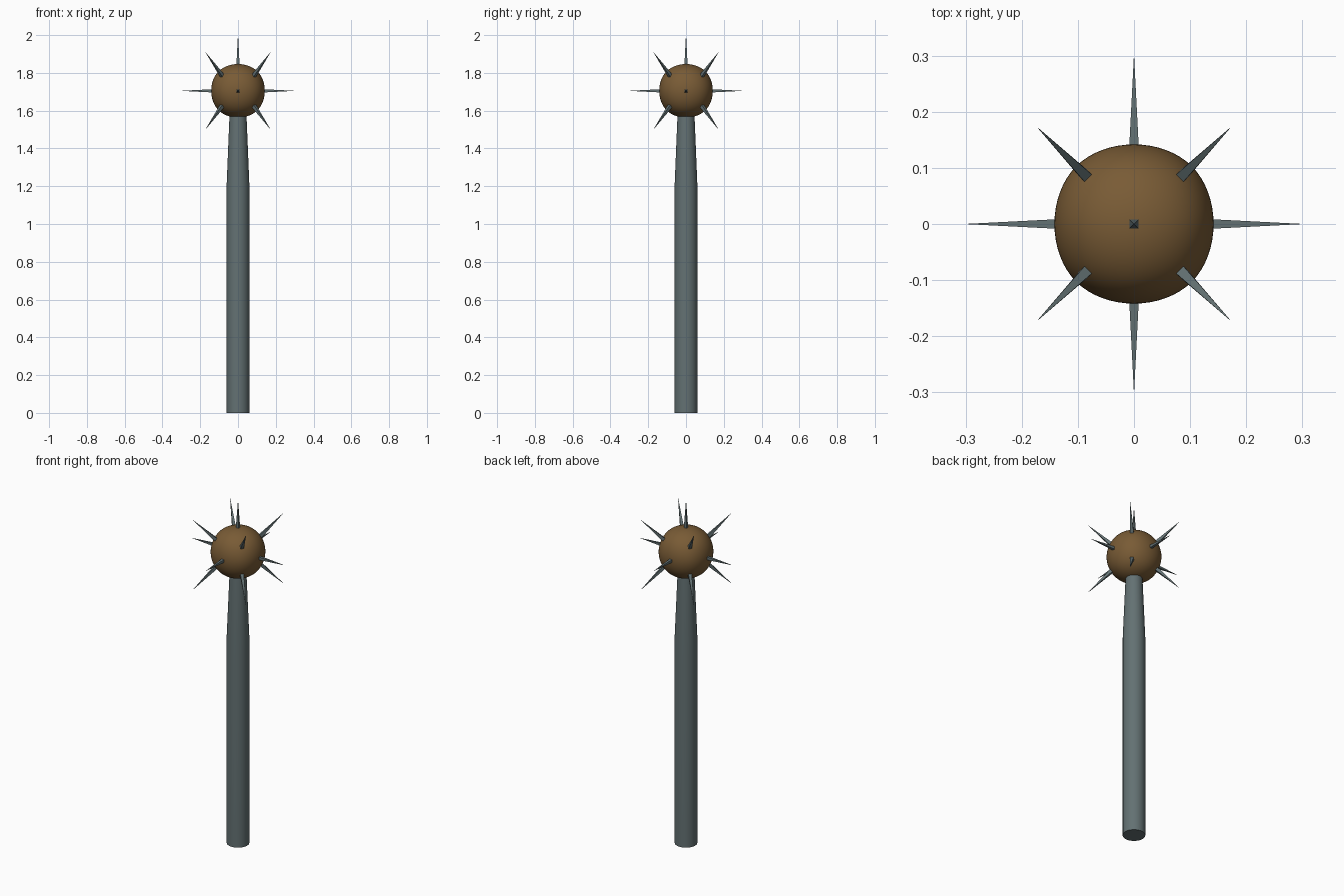
import bpy, bmesh, math
from mathutils import Vector, Matrix

if "Cube" in bpy.data.objects:
    bpy.data.objects.remove(bpy.data.objects["Cube"])

HEAD_Z = 1.705      # centre of the head
REACH = 0.295       # length of every spike


def material(name, rgb):
    m = bpy.data.materials.new(name)
    m.diffuse_color = (*rgb, 1)
    m.use_nodes = True
    m.node_tree.nodes["Principled BSDF"].inputs["Base Color"].default_value = m.diffuse_color
    return m


steel = material("grey_steel", (0.125, 0.165, 0.17))
wood = material("brown_wood", (0.19, 0.105, 0.036))


def add_object(name, bm, mat):
    bmesh.ops.recalc_face_normals(bm, faces=bm.faces)
    me = bpy.data.meshes.new(name)
    bm.to_mesh(me)
    bm.free()
    me.materials.append(mat)
    ob = bpy.data.objects.new(name, me)
    bpy.context.collection.objects.link(ob)
    return ob


def smooth(ob, angle=40):
    bpy.ops.object.select_all(action='DESELECT')
    ob.select_set(True)
    bpy.context.view_layer.objects.active = ob
    bpy.ops.object.shade_smooth_by_angle(angle=math.radians(angle))


# Handle: straight shaft that tapers up into the head
bm = bmesh.new()
sides = 32
rings = []
for r, z in [(0.06, 0), (0.06, 1.21), (0.044, 1.60)]:
    rings.append([bm.verts.new((r * math.cos(2 * math.pi * i / sides),
                                r * math.sin(2 * math.pi * i / sides), z))
                  for i in range(sides)])
for lo, hi in zip(rings, rings[1:]):
    for i in range(sides):
        j = (i + 1) % sides
        bm.faces.new((lo[i], lo[j], hi[j], hi[i]))
bm.faces.new(rings[0])
bm.faces.new(rings[-1])
smooth(add_object("handle", bm, steel))

# Head: cube rounded by subdivision
bm = bmesh.new()
bmesh.ops.create_cube(bm, size=0.338)
head = add_object("head", bm, wood)
head.location.z = HEAD_Z
for p in head.data.polygons:
    p.use_smooth = True
sub = head.modifiers.new("rounding", 'SUBSURF')
sub.levels = sub.render_levels = 4


# Spikes: slim four-sided pyramids, square to the axes
def spike(name, tip, direction):
    d = Vector(direction).normalized()
    bm = bmesh.new()
    bmesh.ops.create_cone(bm, cap_ends=True, segments=4, radius1=0.0155 * math.sqrt(2),
                          radius2=0.0006, depth=REACH,
                          matrix=Matrix.Rotation(math.pi / 4, 4, 'Z'))
    # tilt about a level axis, then turn to the heading
    tilt = math.acos(max(-1, min(1, d.z)))
    heading = math.atan2(d.y, d.x)
    rot = Matrix.Rotation(heading, 4, 'Z') @ Matrix.Rotation(tilt, 4, 'Y')
    mid = Vector(tip) - d * REACH / 2 + Vector((0, 0, HEAD_Z))
    bmesh.ops.transform(bm, matrix=Matrix.Translation(mid) @ rot, verts=bm.verts)
    add_object(name, bm, steel)


# One on each open side of the head
for name, d in [("right", (1, 0, 0)), ("left", (-1, 0, 0)), ("back", (0, 1, 0)),
                ("front", (0, -1, 0)), ("top", (0, 0, 1))]:
    spike(f"spike_{name}", Vector(d) * REACH, d)

# One on each corner, tilted 45 degrees
for sx in (-1, 1):
    for sy in (-1, 1):
        for sz in (-1, 1):
            name = "_".join(("upper" if sz > 0 else "lower",
                             "back" if sy > 0 else "front",
                             "right" if sx > 0 else "left"))
            spike(f"spike_{name}", (0.171 * sx, 0.171 * sy, 0.203 * sz),
                  (sx, sy, sz * math.sqrt(2)))
